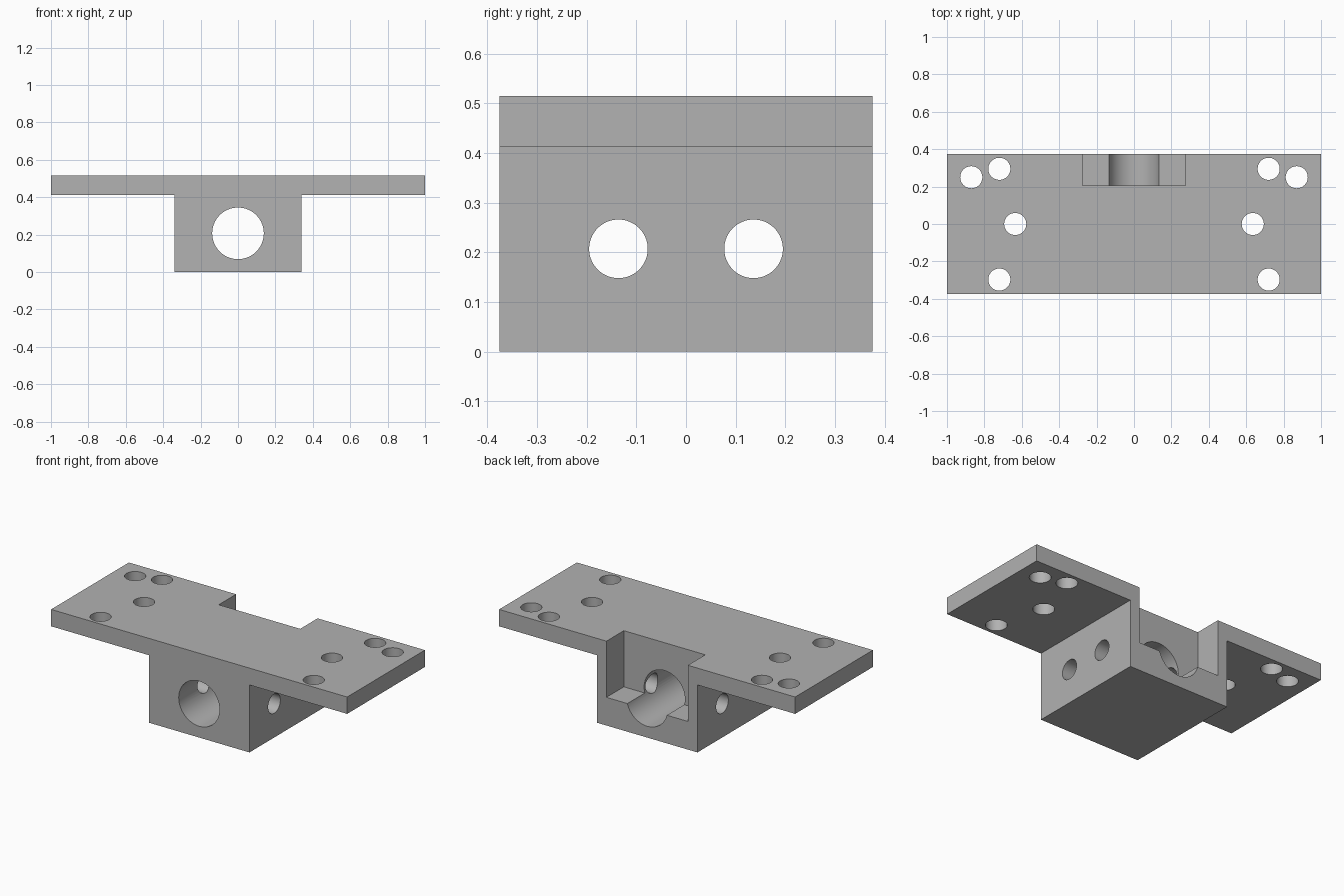
import bpy
import bmesh
import math
from mathutils import Matrix

cube = bpy.data.objects.get("Cube")
if cube:
    bpy.data.objects.remove(cube, do_unlink=True)

WIDTH, DEPTH, HEIGHT = 2.0, 0.75, 0.515
PLATE_BOTTOM = 0.412
BLOCK_HALF = 0.34
AXIS_Z = 0.207
SMALL_R = 0.059

grey = bpy.data.materials.new("plain grey")
grey.use_nodes = True
grey.diffuse_color = (0.445, 0.445, 0.445, 1)
grey.node_tree.nodes["Principled BSDF"].inputs["Base Color"].default_value = grey.diffuse_color


def add_object(name, bm):
    bmesh.ops.recalc_face_normals(bm, faces=bm.faces)
    mesh = bpy.data.meshes.new(name)
    bm.to_mesh(mesh)
    bm.free()
    mesh.materials.append(grey)
    obj = bpy.data.objects.new(name, mesh)
    bpy.context.collection.objects.link(obj)
    return obj


def cylinder(name, radius, length, centre, axis="Z"):
    turn = {"Z": Matrix(), "X": Matrix.Rotation(math.pi / 2, 4, "Y"),
            "Y": Matrix.Rotation(math.pi / 2, 4, "X")}[axis]
    bm = bmesh.new()
    bmesh.ops.create_cone(bm, cap_ends=True, segments=64, radius1=radius, radius2=radius,
                          depth=length, matrix=Matrix.Translation(centre) @ turn)
    return add_object(name, bm)


def box(name, size, centre):
    bm = bmesh.new()
    bmesh.ops.create_cube(bm, size=1, matrix=Matrix.Translation(centre) @ Matrix.Diagonal((*size, 1)))
    return add_object(name, bm)


# T-shaped body: mounting plate over a bearing block
half_profile = [(BLOCK_HALF, 0), (BLOCK_HALF, PLATE_BOTTOM),
                (WIDTH / 2, PLATE_BOTTOM), (WIDTH / 2, HEIGHT)]
profile = half_profile + [(-x, z) for x, z in reversed(half_profile)]
bm = bmesh.new()
face = bm.faces.new([bm.verts.new((x, -DEPTH / 2, z)) for x, z in profile])
extruded = bmesh.ops.extrude_face_region(bm, geom=[face])["geom"]
bmesh.ops.translate(bm, vec=(0, DEPTH, 0),
                    verts=[v for v in extruded if isinstance(v, bmesh.types.BMVert)])
body = add_object("mounting_bracket", bm)

# Rear notch, main bore and cross holes
notch_y, notch_z = 0.207, 0.172
cutters = [
    box("notch_cutter", (0.55, 0.4, 0.6), (0, notch_y + 0.2, notch_z + 0.3)),
    cylinder("bore_cutter", 0.138, 1.0, (0, 0, AXIS_Z), "Y"),
]
for y in (-0.136, 0.136):
    cutters.append(cylinder("cross_hole_cutter", SMALL_R, 1.0, (0, y, AXIS_Z), "X"))

# Screw holes, mirrored on both wings
for x, y in [(0.87, 0.25), (0.72, 0.295), (0.635, 0), (0.72, -0.297)]:
    for side in (-1, 1):
        cutters.append(cylinder("screw_hole_cutter", SMALL_R, 0.4, (side * x, y, 0.46)))

bpy.ops.object.select_all(action="DESELECT")
body.select_set(True)
bpy.context.view_layer.objects.active = body
for cutter in cutters:
    cutter.hide_render = True
    mod = body.modifiers.new("cut", "BOOLEAN")
    mod.operation = "DIFFERENCE"
    mod.solver = "EXACT"
    mod.object = cutter
    bpy.ops.object.modifier_apply(modifier=mod.name)
    bpy.data.objects.remove(cutter, do_unlink=True)

bpy.ops.object.shade_smooth_by_angle(angle=math.radians(30))
